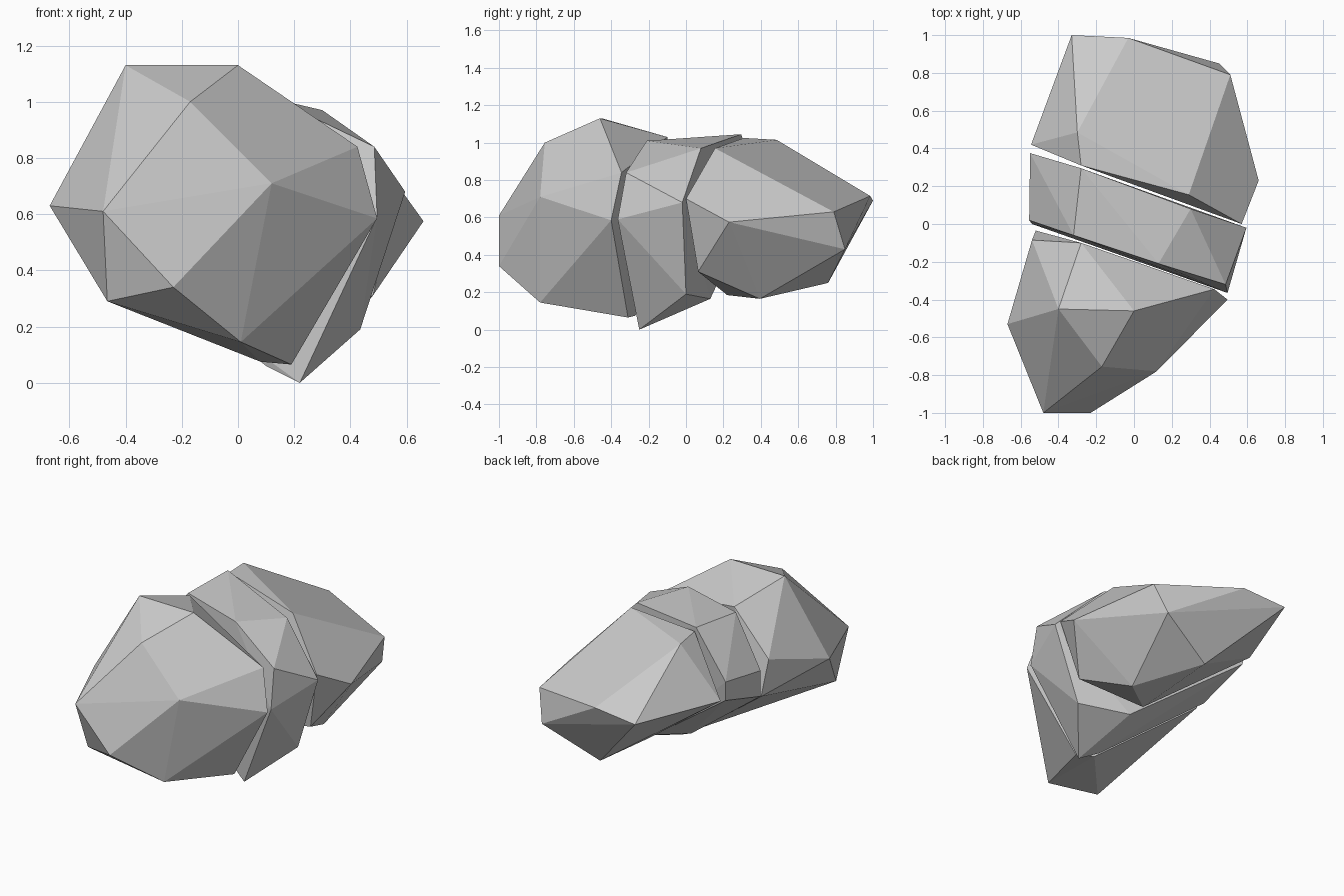
import bpy, bmesh, math


def rock_chunk(name, corners):
    """Faceted stone chunk: the convex hull of its chipped corners."""
    bm = bmesh.new()
    for c in corners:
        bm.verts.new(c)
    res = bmesh.ops.convex_hull(bm, input=bm.verts[:])
    loose = [v for v in bm.verts if not v.link_faces]
    bmesh.ops.delete(bm, geom=loose, context='VERTS')
    # merge nearly coplanar hull triangles into clean facets
    bmesh.ops.dissolve_limit(bm, angle_limit=math.radians(2),
                             verts=bm.verts[:], edges=bm.edges[:])
    bmesh.ops.recalc_face_normals(bm, faces=bm.faces[:])
    me = bpy.data.meshes.new(name)
    bm.to_mesh(me)
    bm.free()
    ob = bpy.data.objects.new(name, me)
    bpy.context.collection.objects.link(ob)
    return ob


# Front chunk: outer facets, then the split face
rock_chunk("front_rock_chunk", [
    (-.67, -.53, .63), (-.40, -.45, 1.13), (0, -.46, 1.13), (-.17, -.755, 1.0),
    (-.48, -1, .61), (-.23, -1, .34), (.12, -.78, .71), (.01, -.78, .145),
    (-.465, -.89, .29),
    (.425, -.345, .84), (.495, -.40, .585), (.19, -.31, .065), (.08, -.27, .075),
    (-.28, -.10, 1.03), (-.54, -.085, .76), (-.52, -.035, .53)])

# Middle slab: front split face, then back split face
rock_chunk("middle_rock_slab", [
    (-.32, -.06, 1.02), (.13, -.21, 1.01), (.485, -.32, .84), (.495, -.365, .59),
    (.22, -.25, 0), (.10, -.20, .06), (-.555, .02, .73), (-.54, .0, .55),
    (-.28, .295, 1.045), (.30, .08, .97), (.595, -.02, .68), (.435, 0, .19),
    (.14, .13, .165), (-.55, .375, .79), (-.54, .36, .66)])

# Back chunk: split face, then outer facets
rock_chunk("back_rock_chunk", [
    (.29, .155, .97), (.57, .0, .70), (-.28, .31, 1.025), (-.545, .42, .68),
    (.48, .065, .31), (.115, .22, .185),
    (-.30, .485, 1.015), (-.33, 1, .69), (-.03, .985, .715), (.51, .79, .63),
    (.45, .85, .43), (.66, .23, .575), (.09, .76, .25), (.345, .395, .165)])
